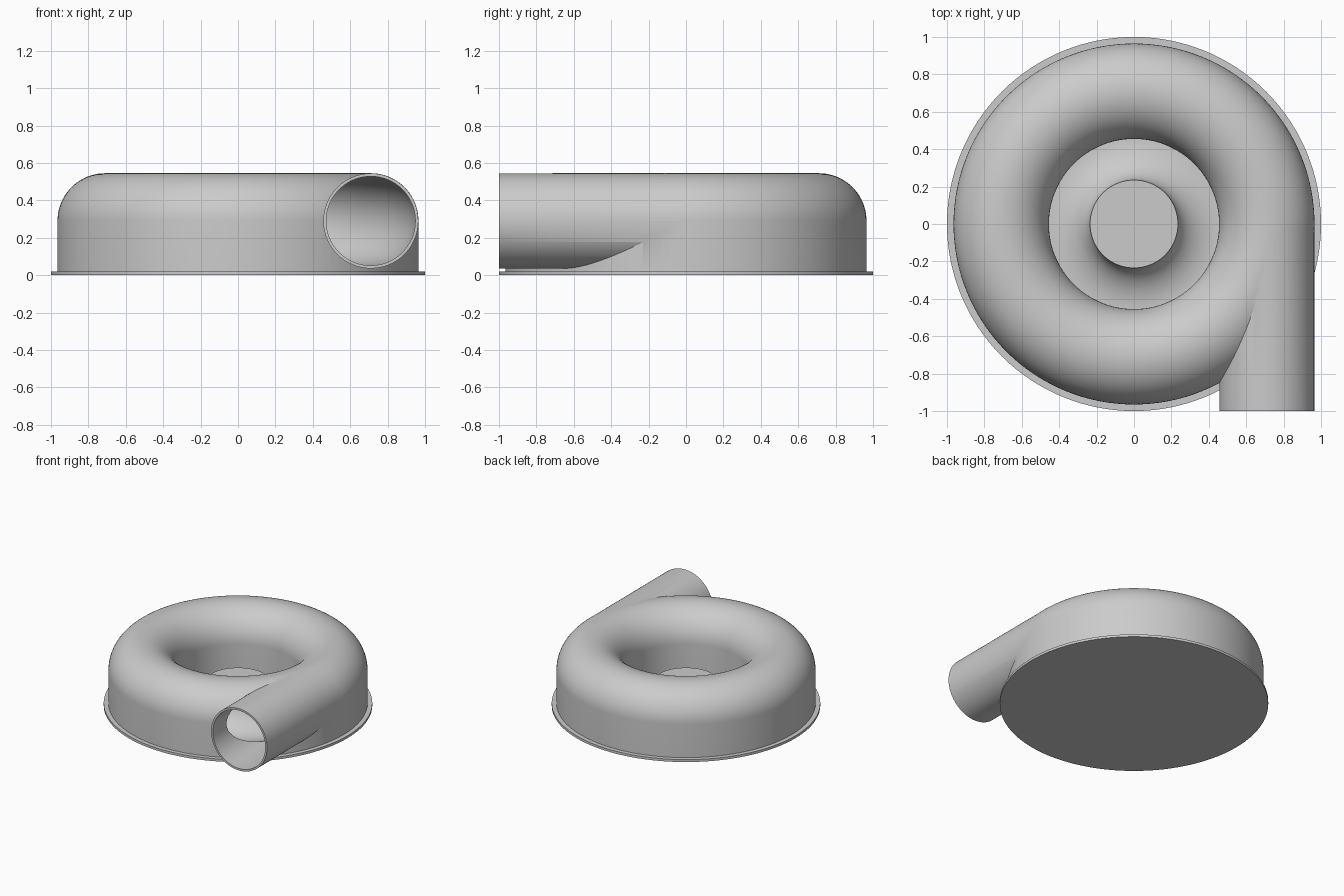
import bpy, bmesh, math
from mathutils import Matrix

if "Cube" in bpy.data.objects:
    bpy.data.objects.remove(bpy.data.objects["Cube"], do_unlink=True)

RING_R, TUBE_R, BORE_R, AXIS_Z = 0.71, 0.255, 0.238, 0.29
BASE_TOP = 0.02

grey = bpy.data.materials.new("housing_grey")
grey.use_nodes = True
grey.diffuse_color = (0.6, 0.6, 0.6, 1)
grey.node_tree.nodes["Principled BSDF"].inputs["Base Color"].default_value = grey.diffuse_color


def add_object(name, bm):
    bmesh.ops.recalc_face_normals(bm, faces=bm.faces)
    mesh = bpy.data.meshes.new(name)
    bm.to_mesh(mesh)
    bm.free()
    mesh.materials.append(grey)
    obj = bpy.data.objects.new(name, mesh)
    bpy.context.collection.objects.link(obj)
    return obj


def arc(cx, cz, rx, rz, start, end, steps):
    angles = [math.radians(start + (end - start) * i / steps) for i in range(steps + 1)]
    return [(cx + rx * math.cos(a), cz + rz * math.sin(a)) for a in angles]


def revolve(name, profile, closed=True, steps=128):
    """Spin a radius/height profile about the z axis."""
    bm = bmesh.new()
    verts = [bm.verts.new((r, 0, z)) for r, z in profile]
    pairs = list(zip(verts, verts[1:]))
    if closed:
        pairs.append((verts[-1], verts[0]))
    edges = [bm.edges.new(p) for p in pairs]
    bmesh.ops.spin(bm, geom=verts + edges, cent=(0, 0, 0), axis=(0, 0, 1),
                   angle=math.tau, steps=steps)
    bmesh.ops.remove_doubles(bm, verts=bm.verts, dist=0.0001)
    return add_object(name, bm)


def tube(name, radius, y0, y1):
    """Solid cylinder along y on the outlet axis."""
    bm = bmesh.new()
    place = Matrix.Translation((RING_R, (y0 + y1) / 2, AXIS_Z)) @ Matrix.Rotation(math.pi / 2, 4, "X")
    bmesh.ops.create_cone(bm, cap_ends=True, segments=96, radius1=radius, radius2=radius,
                          depth=y1 - y0, matrix=place)
    return add_object(name, bm)


def select(obj):
    bpy.ops.object.select_all(action="DESELECT")
    obj.select_set(True)
    bpy.context.view_layer.objects.active = obj


def combine(target, tool, operation):
    mod = target.modifiers.new(operation, "BOOLEAN")
    mod.operation, mod.solver, mod.object = operation, "EXACT", tool
    select(target)
    bpy.ops.object.modifier_apply(modifier=mod.name)
    bpy.data.objects.remove(tool, do_unlink=True)


# Flat round base plate
base_plate = revolve("base_plate", [(0, 0), (1, 0), (1, BASE_TOP), (0, BASE_TOP)], closed=False)

# Ring housing: straight walls below, half-round top
outer, inner = RING_R + TUBE_R, RING_R - TUBE_R
housing = revolve("scroll_housing",
                  [(outer, BASE_TOP)] + arc(RING_R, AXIS_Z, TUBE_R, TUBE_R, 0, 180, 40)
                  + [(inner, BASE_TOP)])

# Tangential outlet, then hollow out the ring channel and the outlet bore
combine(housing, tube("outlet_pipe", TUBE_R - 0.001, -1, 0.03), "UNION")
channel = arc(RING_R, AXIS_Z, BORE_R + 0.002, BORE_R + 0.002, 0, 360, 48)[:-1]
combine(housing, revolve("channel_cutter", channel), "DIFFERENCE")
combine(housing, tube("bore_cutter", BORE_R, -1.1, 0.02), "DIFFERENCE")

# Central hub flaring down to the base
hub = revolve("flared_hub",
              [(0, 0.2)] + arc(0.46, 0.2, 0.225, 0.165, 180, 270, 20)
              + [(0.46, BASE_TOP), (0, BASE_TOP)], closed=False)

for part in (base_plate, housing, hub):
    select(part)
    bpy.ops.object.shade_smooth_by_angle(angle=math.radians(30))
